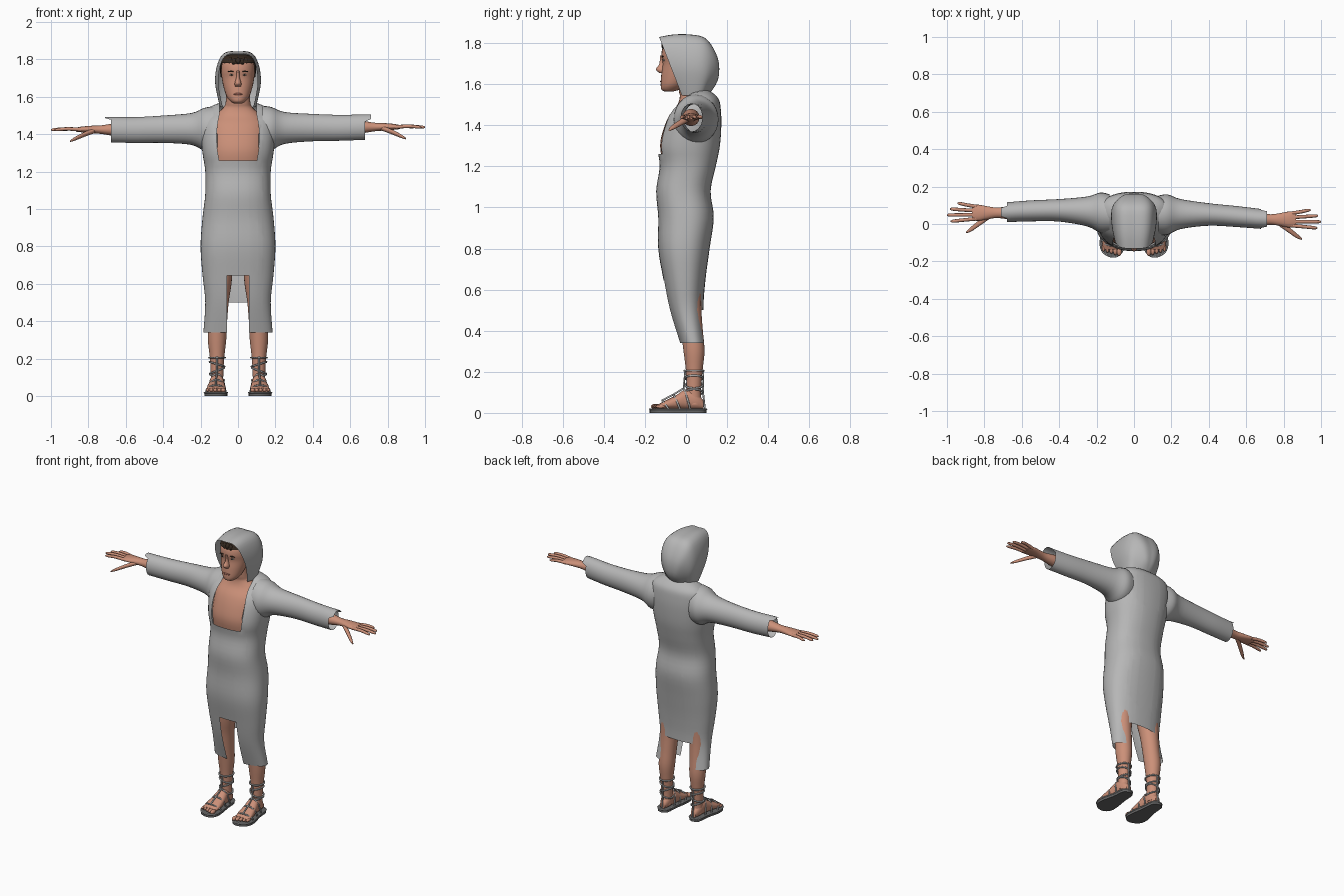
import bpy, bmesh, math
from mathutils import Vector

if "Cube" in bpy.data.objects:
    bpy.data.objects.remove(bpy.data.objects["Cube"])


def material(name, r, g, b):
    m = bpy.data.materials.new(name)
    m.diffuse_color = (r, g, b, 1)
    m.use_nodes = True
    m.node_tree.nodes["Principled BSDF"].inputs["Base Color"].default_value = m.diffuse_color
    return m


CLOTH = material("grey cloth", .47, .47, .47)
SKIN = material("skin", .60, .28, .19)
HAIR = material("dark brown hair", .035, .022, .014)
LIPS = material("lips", .40, .15, .11)
EYE = material("eye white", .55, .50, .46)
STRAP = material("sandal strap grey", .42, .42, .42)
SOLE = material("sole dark grey", .13, .13, .13)


def smooth(rows, k=4):
    """Catmull-Rom interpolation of equal-length tuples."""
    out, n = [], len(rows)
    for i in range(n - 1):
        a, b, c, d = rows[max(i - 1, 0)], rows[i], rows[i + 1], rows[min(i + 2, n - 1)]
        for j in range(k):
            t = j / k
            out.append(tuple(.5 * (2 * q + (r - p) * t + (2 * p - 5 * q + 4 * r - s) * t * t
                                   + (3 * q - p - 3 * r + s) * t ** 3)
                             for p, q, r, s in zip(a, b, c, d)))
    return out + [tuple(rows[-1])]


def finish(bm, name, mat, angle=60):
    bmesh.ops.recalc_face_normals(bm, faces=bm.faces[:])
    me = bpy.data.meshes.new(name)
    bm.to_mesh(me)
    bm.free()
    ob = bpy.data.objects.new(name, me)
    bpy.context.collection.objects.link(ob)
    me.materials.append(mat)
    bpy.ops.object.select_all(action='DESELECT')
    ob.select_set(True)
    bpy.context.view_layer.objects.active = ob
    bpy.ops.object.shade_smooth_by_angle(angle=math.radians(angle))
    return ob


def skin_rings(rings, closed=True, caps=True):
    """Bridge successive point rings with quads."""
    bm = bmesh.new()
    vs = [[bm.verts.new(p) for p in r] for r in rings]
    n = len(vs[0])
    for a, b in zip(vs, vs[1:]):
        for i in range(n if closed else n - 1):
            j = (i + 1) % n
            bm.faces.new((a[i], a[j], b[j], b[i]))
    if caps:
        bm.faces.new(vs[0])
        bm.faces.new(vs[-1])
    return bm


def loft(rows, axis='z', s=1, n=28, p=1.0, caps=True, k=4):
    """Rows are (position, a_min, a_max, b_min, b_max) across the axis."""
    def spow(v):
        return math.copysign(abs(v) ** p, v)
    rings = []
    for t, a0, a1, b0, b1 in smooth(rows, k):
        ring = []
        for i in range(n):
            w = 2 * math.pi * i / n
            a = (a0 + a1) / 2 + (a1 - a0) / 2 * spow(math.cos(w))
            b = (b0 + b1) / 2 + (b1 - b0) / 2 * spow(math.sin(w))
            x, y, z = {'x': (t, a, b), 'y': (a, t, b), 'z': (a, b, t)}[axis]
            ring.append((s * x, y, z))
        rings.append(ring)
    return skin_rings(rings, caps=caps)


def cut(bm, co, no):
    bmesh.ops.bisect_plane(bm, geom=bm.verts[:] + bm.edges[:] + bm.faces[:],
                           dist=1e-5, plane_co=co, plane_no=no)


def drop(bm, rule):
    doomed = [f for f in bm.faces if rule(*f.calc_center_median())]
    bmesh.ops.delete(bm, geom=doomed, context='FACES')


def ball(name, loc, size, mat):
    bm = bmesh.new()
    bmesh.ops.create_uvsphere(bm, u_segments=14, v_segments=8, radius=1)
    for v in bm.verts:
        v.co = Vector(loc) + v.co * Vector(size)
    return finish(bm, name, mat)


def strap(name, pts, cyclic=False, r=.005):
    cu = bpy.data.curves.new(name, 'CURVE')
    cu.dimensions, cu.bevel_depth, cu.bevel_resolution = '3D', r, 1
    sp = cu.splines.new('POLY')
    sp.points.add(len(pts) - 1)
    for q, c in zip(sp.points, pts):
        q.co = (*c, 1)
    sp.use_cyclic_u = cyclic
    cu.materials.append(STRAP)
    bpy.context.collection.objects.link(bpy.data.objects.new(name, cu))


def sym(rows):
    return [(z, -w, w, f, b) for z, w, f, b in rows]


# Robe body, with the chest opening and the split skirt cut out
bm = loft(sym([(.34, .185, -.03, .10), (.5, .175, -.08, .085), (.65, .19, -.11, .095),
               (.8, .2, -.135, .115), (.95, .19, -.135, .135), (1.08, .175, -.145, .12),
               (1.2, .175, -.128, .145), (1.3, .19, -.138, .165), (1.4, .2, -.115, .172),
               (1.47, .2, -.08, .17), (1.52, .18, -.03, .162), (1.55, .14, 0, .14),
               (1.57, .09, .02, .11)]), n=48, p=.85, caps=False)
for x in (.06, .107, .13):
    cut(bm, (x, 0, 0), (1, 0, 0))
    cut(bm, (-x, 0, 0), (1, 0, 0))
for z in (.5, .645, 1.26):
    cut(bm, (0, 0, z), (0, 0, 1))
drop(bm, lambda x, y, z: (z > 1.26 and y < .06 and abs(x) < .107)
     or (z < .645 and y < .02 and abs(x) < .06) or (z < .5 and y > .02 and abs(x) < .13))
for v in bm.verts:  # the neckline bows outward at mid chest
    if v.co.z > 1.255 and v.co.y < .06 and abs(abs(v.co.x) - .107) < 1e-3:
        v.co.x *= .92 + .15 * max(0, math.sin(math.pi * min(1, (v.co.z - 1.25) / .26)))
finish(bm, "robe_body", CLOTH)

# Hood: arches swept from the face opening to the nape
half = smooth([(.78, 0), (.9, .2), (1, .45), (.95, .7), (.76, .91), (.45, 1), (0, 1.0)], 3)
arch = half + [(-u, h) for u, h in reversed(half[:-1])]
rings = [[(w * u, by + (ty - by) * h, bz + (tz - bz) * h) for u, h in arch]
         for w, ty, tz, by, bz in smooth([
             (.105, -.13, 1.828, -.02, 1.545), (.115, -.06, 1.84, 0, 1.545),
             (.122, .02, 1.84, .03, 1.545), (.12, .09, 1.825, .06, 1.545),
             (.105, .135, 1.77, .08, 1.545), (.075, .16, 1.70, .09, 1.545),
             (.04, .155, 1.62, .10, 1.545), (.005, .12, 1.56, .105, 1.54)], 3)]
finish(skin_rings(rings, closed=False, caps=False), "hood", CLOTH)

# Chest, neck and head
finish(loft(sym([(1.2, .15, -.11, .1), (1.3, .16, -.126, .12), (1.38, .16, -.11, .13),
                 (1.45, .155, -.08, .13), (1.5, .125, -.042, .12), (1.54, .08, -.03, .1),
                 (1.57, .066, -.035, .075), (1.64, .062, -.04, .06)]), p=.9), "chest_and_neck", SKIN)
head = [(1.565, .025, -.105, -.06), (1.575, .04, -.12, -.03), (1.60, .06, -.123, 0),
        (1.65, .077, -.12, .04), (1.70, .087, -.114, .06), (1.74, .09, -.12, .07),
        (1.78, .085, -.112, .065), (1.81, .065, -.085, .045), (1.822, .03, -.04, .01)]
finish(loft(sym(head)), "head", SKIN)
finish(loft([(1.74, -.008, .008, -.128, -.09), (1.70, -.01, .01, -.13, -.09),
             (1.672, -.018, .018, -.147, -.09), (1.655, -.016, .016, -.13, -.09)], n=14), "nose", SKIN)
ball("mouth", (0, -.12, 1.614), (.024, .006, .006), LIPS)
for s, side in ((-1, "right"), (1, "left")):
    ball(side + "_eye", (s * .035, -.107, 1.717), (.012, .006, .005), EYE)
    ball(side + "_pupil", (s * .035, -.111, 1.717), (.005, .004, .005), HAIR)
    ball(side + "_eyebrow", (s * .037, -.113, 1.735), (.019, .005, .004), HAIR)

# Hair cap with a ragged fringe
bm = loft(sym([(z + .005, w + .006, f - .006, b + .006) for z, w, f, b in head[4:]]))
cut(bm, (0, 0, 1.78), (0, 0, 1))
cut(bm, (0, -.05, 0), (0, 1, 0))
drop(bm, lambda x, y, z: z < 1.78 and y < -.05)
finish(bm, "hair", HAIR)
for i in range(-3, 4):
    ball("fringe_lock", (i * .02, -.108 + .0045 * i * i, 1.79 - .004 * (i % 2)),
         (.014, .012, .02), HAIR)

# Sleeves, forearms, hands: one side per pass with a slight pose offset
for s, side, dy, dz in ((-1, "right", .018, -.006), (1, "left", -.018, .008)):
    def sleeve_row(x, y, hy, z, hz):
        k = min(1, x / .65)
        return (x, y + dy * k - hy, y + dy * k + hy, z + dz * k - hz, z + dz * k + hz)
    bm = loft([sleeve_row(*r) for r in (
        (.13, .05, .105, 1.43, .12), (.18, .055, .108, 1.427, .115), (.25, .06, .08, 1.43, .085),
        (.4, .062, .06, 1.43, .073), (.55, .055, .056, 1.427, .069), (.68, .045, .053, 1.43, .068))],
        'x', s, caps=False)
    for v in bm.verts:  # pointed cuff tip
        if abs(v.co.x) > .679 and v.co.z > 1.48:
            v.co.x += s * .03
    finish(bm, side + "_sleeve", CLOTH)

    yc, zc = .042 + dy, 1.43 + dz

    def limb(name, pts, n=16):
        finish(loft([(x, yc + y - hy, yc + y + hy, zc + z - hz, zc + z + hz)
                     for x, y, hy, z, hz in pts], 'x', s, n), side + name, SKIN)
    limb("_forearm_and_palm", [(.58, 0, .042, 0, .042), (.66, 0, .036, 0, .034),
                               (.73, 0, .028, 0, .023), (.78, 0, .034, .001, .02),
                               (.83, 0, .043, .001, .016), (.865, 0, .04, 0, .011)])
    for y0, y1, x1 in ((.033, .05, .945), (.011, .02, .985), (-.011, -.012, 1.0), (-.032, -.045, .98)):
        limb("_finger", [(.84, y0, .010, 0, .010), (.5 * (.84 + x1), (y0 + y1) / 2, .0095, .004, .0095),
                         (x1 - .015, y1 * .95 + y0 * .05, .0085, 0, .008),
                         (x1, y1, .003, -.002, .003)], 10)
    limb("_thumb", [(.765, -.012, .016, -.004, .014), (.82, -.05, .016, -.025, .013),
                    (.87, -.087, .013, -.048, .010), (.898, -.105, .004, -.062, .004)], 12)

# Legs, feet and strapped sandals
for s, side in ((-1, "right"), (1, "left")):
    legs = [(.04, .112, .034, 0, .078), (.1, .112, .033, .003, .073), (.2, .112, .038, .0, .08),
            (.3, .112, .049, -.012, .09), (.4, .108, .05, -.025, .082), (.5, .105, .055, -.04, .075),
            (.6, .1, .065, -.06, .075), (.75, .097, .075, -.08, .08)]
    finish(loft([(z, c - w, c + w, f, b) for z, c, w, f, b in legs], s=s), side + "_leg", SKIN)
    foot = [(.085, .095, .13, .02, .06), (.05, .08, .145, .018, .1), (0, .076, .15, .018, .115),
            (-.05, .07, .16, .018, .085), (-.1, .067, .168, .018, .06), (-.135, .075, .165, .018, .042)]
    finish(loft(foot, 'y', s, p=.85), side + "_foot", SKIN)
    for i in range(5):
        ball(side + "_toe", (s * (.079 + .021 * i), -.148 + .006 * i, .031),
             (.013 - .001 * i, .024, .013 - .001 * i), SKIN)
    # sole plate
    outline = smooth([(.115, .1), (.08, .08), (.072, 0), (.06, -.08), (.06, -.14), (.09, -.173),
                      (.13, -.173), (.17, -.145), (.18, -.09), (.16, 0), (.15, .08), (.115, .1)], 3)[:-1]
    finish(skin_rings([[(s * x, y, z) for x, y in outline] for z in (0, .02)]),
           side + "_sole", SOLE, 40)
    strap(side + "_sole_rim", [(s * x, y, .018) for x, y in outline], True, .004)
    # arched straps over the foot
    for y, x0, x1, top in ((-.115, .065, .171, .058), (-.06, .067, .164, .087), (-.01, .071, .155, .118)):
        c, w = (x0 + x1) / 2, (x1 - x0) / 2
        strap(side + "_foot_strap", [(s * (c + w * math.cos(a)), y + .03 * (1 - math.sin(a)),
                                      .018 + (top - .018) * abs(math.sin(a)) ** .85)
                                     for a in (math.pi * i / 14 for i in range(15))])
    strap(side + "_instep_strap", [(s * .118, -.118, .06), (s * .117, -.06, .09),
                                   (s * .113, -.012, .12), (s * .112, -.003, .21)])
    strap(side + "_heel_strap", [(s * .112, .092, .018), (s * .112, .083, .1), (s * .112, .084, .21)])
    # ankle bands, alternately tilted so that they cross
    for z, w, tilt in ((.10, .038, .015), (.135, .039, -.015), (.17, .04, .012), (.205, .043, 0)):
        strap(side + "_ankle_band", [(s * (.112 + w * math.cos(a)), .039 + (w + .004) * math.sin(a),
                                      z + tilt * math.cos(a))
                                     for a in (2 * math.pi * i / 20 for i in range(20))], True)
